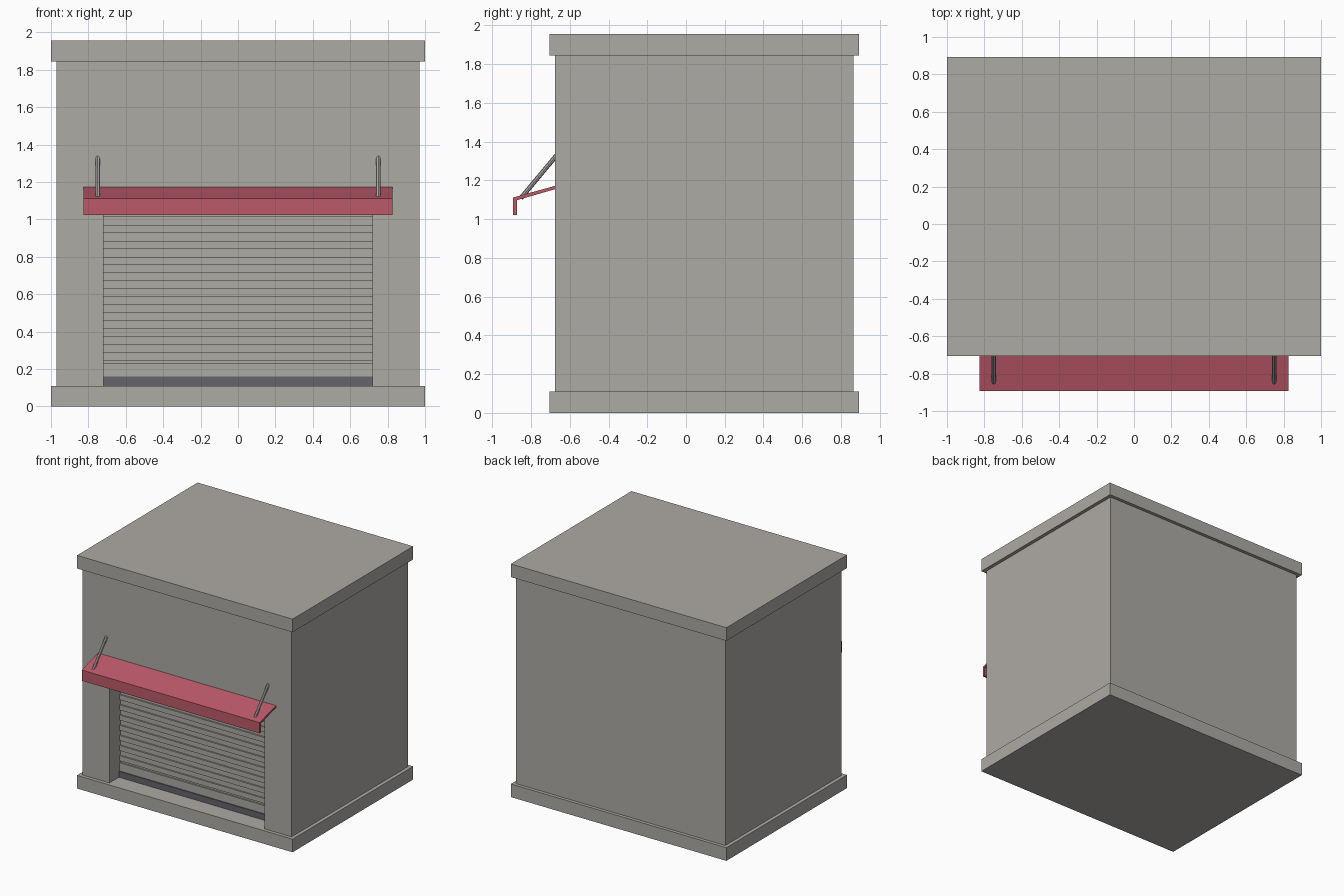
import bpy
from mathutils import Vector

cube = bpy.data.objects.get("Cube")
if cube:
    bpy.data.objects.remove(cube, do_unlink=True)


def material(name, rgb):
    m = bpy.data.materials.new(name)
    m.use_nodes = True
    m.diffuse_color = (*rgb, 1)
    m.node_tree.nodes["Principled BSDF"].inputs["Base Color"].default_value = (*rgb, 1)
    return m


CONCRETE = material("warm grey concrete", (0.42, 0.405, 0.375))
RED = material("awning red", (0.50, 0.10, 0.14))
DARK = material("dark grey rubber", (0.13, 0.13, 0.145))
STEEL = material("steel grey", (0.40, 0.39, 0.37))


def extrude_x(name, outline, half, mat):
    """Prism with a (y, z) outline, running from -half to +half in x."""
    n = len(outline)
    verts = [(x, y, z) for x in (-half, half) for y, z in outline]
    faces = [tuple(range(n))[::-1], tuple(range(n, 2 * n))]
    faces += [(i, (i + 1) % n, n + (i + 1) % n, n + i) for i in range(n)]
    mesh = bpy.data.meshes.new(name)
    mesh.from_pydata(verts, [], faces)
    mesh.materials.append(mat)
    obj = bpy.data.objects.new(name, mesh)
    bpy.context.collection.objects.link(obj)
    return obj


def box(name, half, y0, y1, z0, z1, mat):
    return extrude_x(name, [(y0, z0), (y1, z0), (y1, z1), (y0, z1)], half, mat)


FRONT, BACK = -0.675, 0.865
BASE, EAVE = 0.11, 1.845
OPEN_HALF, OPEN_TOP, RECESS = 0.72, 1.1, -0.53

# Base and roof slabs
box("base_slab", 1.0, -0.705, 0.893, 0, BASE, CONCRETE)
box("roof_slab", 1.0, -0.705, 0.893, EAVE, 1.955, CONCRETE)

# Walls with the recessed opening cut out
walls = box("walls", 0.97, FRONT, BACK, BASE, EAVE, CONCRETE)
cutter = box("opening_cutter", OPEN_HALF, FRONT - 0.1, RECESS + 0.03,
             BASE - 0.05, OPEN_TOP, CONCRETE)
cutter.hide_render = True
cutter.hide_set(True)
cut = walls.modifiers.new("opening", "BOOLEAN")
cut.operation = "DIFFERENCE"
cut.solver = "EXACT"
cut.object = cutter

# Roller shutter: one stepped profile of alternating proud and sunken bands
pitch, step, z = 0.0853, 0.012, 0.16
outline = [(RECESS + 0.03, OPEN_TOP), (RECESS + 0.03, z)]
while z < OPEN_TOP - 0.02:
    mid, top = min(z + pitch * 0.8, OPEN_TOP), min(z + pitch, OPEN_TOP)
    if len(outline) > 2:
        mid = min(z + pitch / 2, OPEN_TOP)
    outline += [(RECESS - step, z), (RECESS - step, mid), (RECESS, mid), (RECESS, top)]
    z = top
extrude_x("roller_shutter", outline, OPEN_HALF, CONCRETE)
box("shutter_bottom_bar", OPEN_HALF, RECESS - 0.02, RECESS + 0.03, BASE, 0.16, DARK)

# Awning: sloping plate folded down into a front valance
extrude_x("awning", [(FRONT, 1.172), (-0.892, 1.112), (-0.892, 1.022),
                     (-0.872, 1.022), (-0.872, 1.098), (FRONT, 1.155)], 0.825, RED)

# Support rods from the wall to the awning
start, end = Vector((0, FRONT + 0.01, 1.333)), Vector((0, -0.853, 1.108))
for side, sx in (("left", 1), ("right", -1)):
    bpy.ops.mesh.primitive_cylinder_add(
        vertices=8, radius=0.012, depth=(end - start).length,
        location=(start + end) / 2 + Vector((sx * 0.75, 0, 0)),
        rotation=(end - start).to_track_quat("Z", "Y").to_euler())
    rod = bpy.context.object
    rod.name = side + "_support_rod"
    rod.data.materials.append(STEEL)
    bpy.ops.object.shade_smooth_by_angle()
